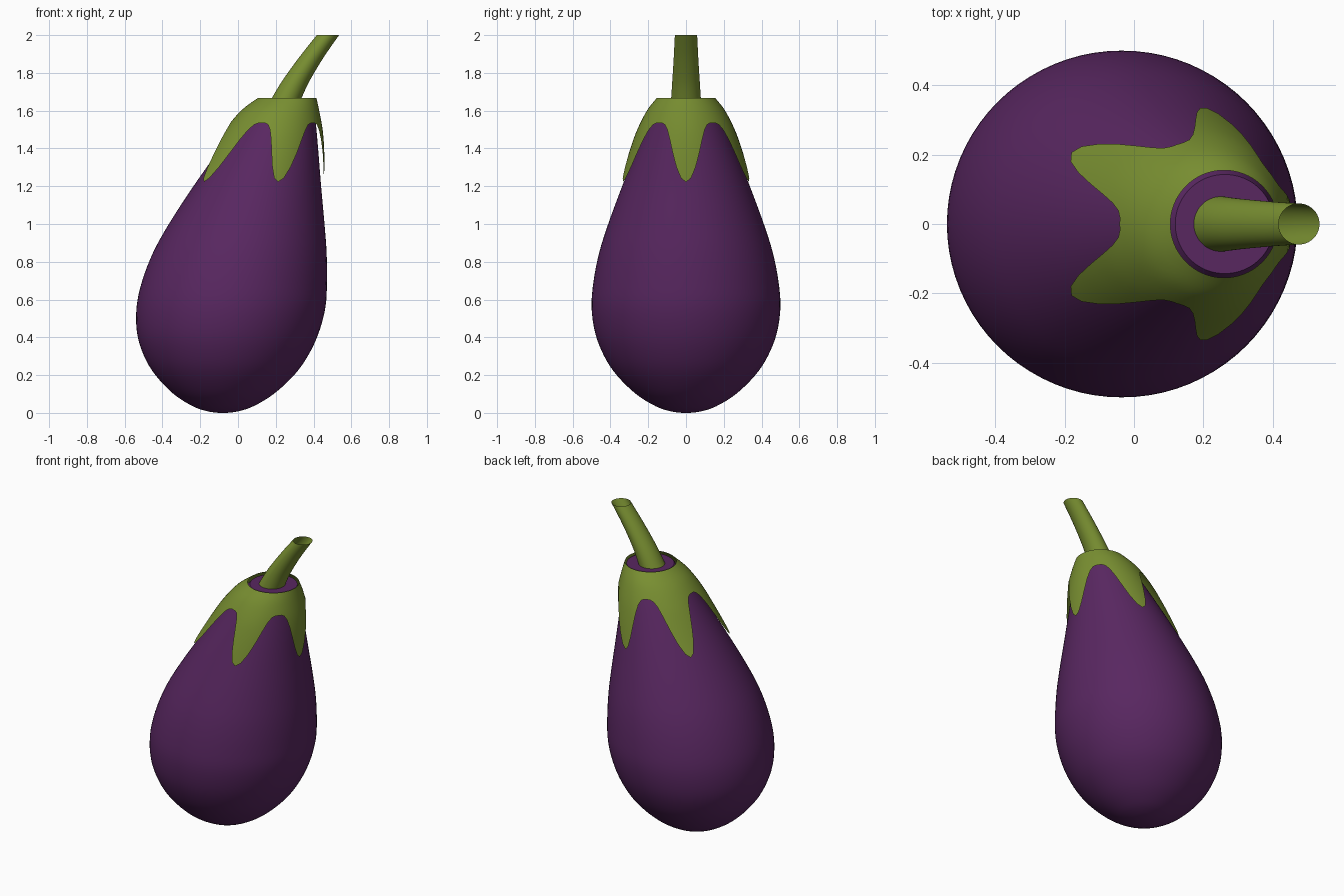
import bpy, bmesh, math

if "Cube" in bpy.data.objects:
    bpy.data.objects.remove(bpy.data.objects["Cube"])

SEG = 80


def material(name, color):
    m = bpy.data.materials.new(name)
    m.diffuse_color = (*color, 1)
    m.use_nodes = True
    m.node_tree.nodes["Principled BSDF"].inputs["Base Color"].default_value = m.diffuse_color
    return m


purple = material("aubergine purple", (0.098, 0.02, 0.118))
green = material("leaf green", (0.19, 0.275, 0.031))


def spline(rows, steps):
    """Catmull-Rom through (z, centre x, radius) rows."""
    p = [rows[0]] + rows + [rows[-1]]
    out = []
    for i in range(1, len(p) - 2):
        a, b, c, d = p[i - 1:i + 3]
        for s in range(steps):
            t = s / steps
            out.append(tuple(0.5 * (2 * b[k] + (c[k] - a[k]) * t
                       + (2 * a[k] - 5 * b[k] + 4 * c[k] - d[k]) * t * t
                       + (3 * b[k] - a[k] - 3 * c[k] + d[k]) * t ** 3) for k in range(3)))
    return out + [rows[-1]]


def at_height(rows, z):
    """Centre x and radius at height z, rows sorted upwards."""
    for a, b in zip(rows, rows[1:]):
        if z <= b[0]:
            t = (z - a[0]) / (b[0] - a[0])
            return a[1] + (b[1] - a[1]) * t, a[2] + (b[2] - a[2]) * t
    return rows[-1][1:]


def loft(name, rings, mat, cap_bottom=False, cap_top=False):
    bm = bmesh.new()
    vs = [[bm.verts.new(p) for p in ring] for ring in rings]
    for lo, hi in zip(vs, vs[1:]):
        for i in range(SEG):
            j = (i + 1) % SEG
            bm.faces.new((lo[i], lo[j], hi[j], hi[i]))
    if cap_bottom:
        bm.faces.new(vs[0][::-1])
    if cap_top:
        bm.faces.new(vs[-1])
    me = bpy.data.meshes.new(name)
    bm.to_mesh(me)
    bm.free()
    me.materials.append(mat)
    ob = bpy.data.objects.new(name, me)
    bpy.context.collection.objects.link(ob)
    bpy.context.view_layer.objects.active = ob
    ob.select_set(True)
    bpy.ops.object.shade_smooth_by_angle(angle=math.radians(40))
    ob.select_set(False)
    return ob


def circle(z, cx, r):
    return [(cx + r * math.cos(2 * math.pi * i / SEG), r * math.sin(2 * math.pi * i / SEG), z)
            for i in range(SEG)]


# Fruit: leaning stack of circles with a flat top
body = [(0, -0.08, 0.02), (0.008, -0.08, 0.08), (0.035, -0.079, 0.16), (0.1, -0.076, 0.265),
        (0.2, -0.07, 0.367), (0.3, -0.064, 0.433), (0.42, -0.054, 0.48), (0.56, -0.037, 0.5),
        (0.7, -0.018, 0.489), (0.85, 0.01, 0.459), (1.0, 0.046, 0.412), (1.2, 0.102, 0.338),
        (1.4, 0.165, 0.259), (1.54, 0.212, 0.2), (1.655, 0.262, 0.143)]
loft("fruit", [circle(*r) for r in spline(body, 4)], purple, True, True)

# Calyx: thin five-lobed collar around the neck
collar = spline([(1.2, 0.096, 0.358), (1.3, 0.13, 0.327), (1.4, 0.161, 0.295), (1.5, 0.19, 0.258),
                 (1.6, 0.223, 0.207), (1.667, 0.26, 0.155)], 6)
ROWS = 16
rings = []
for k in range(ROWS + 1):
    ring = []
    for i in range(SEG):
        a = 2 * math.pi * i / SEG
        edge = 1.535 - 0.313 * ((1 + math.cos(5 * a)) / 2) ** 1.85
        z = edge + (1.667 - edge) * k / ROWS
        cx, r = at_height(collar, z)
        ring.append((cx + r * math.cos(a), r * math.sin(a), z))
    rings.append(ring)
loft("calyx", rings, green)

# Stem: open, tapering, slightly curved tube
stem = [(1.645, 0.247, 0.08), (1.75, 0.302, 0.073), (1.88, 0.387, 0.065), (2.0, 0.476, 0.059)]
loft("stem", [circle(*r) for r in spline(stem, 5)], green)
